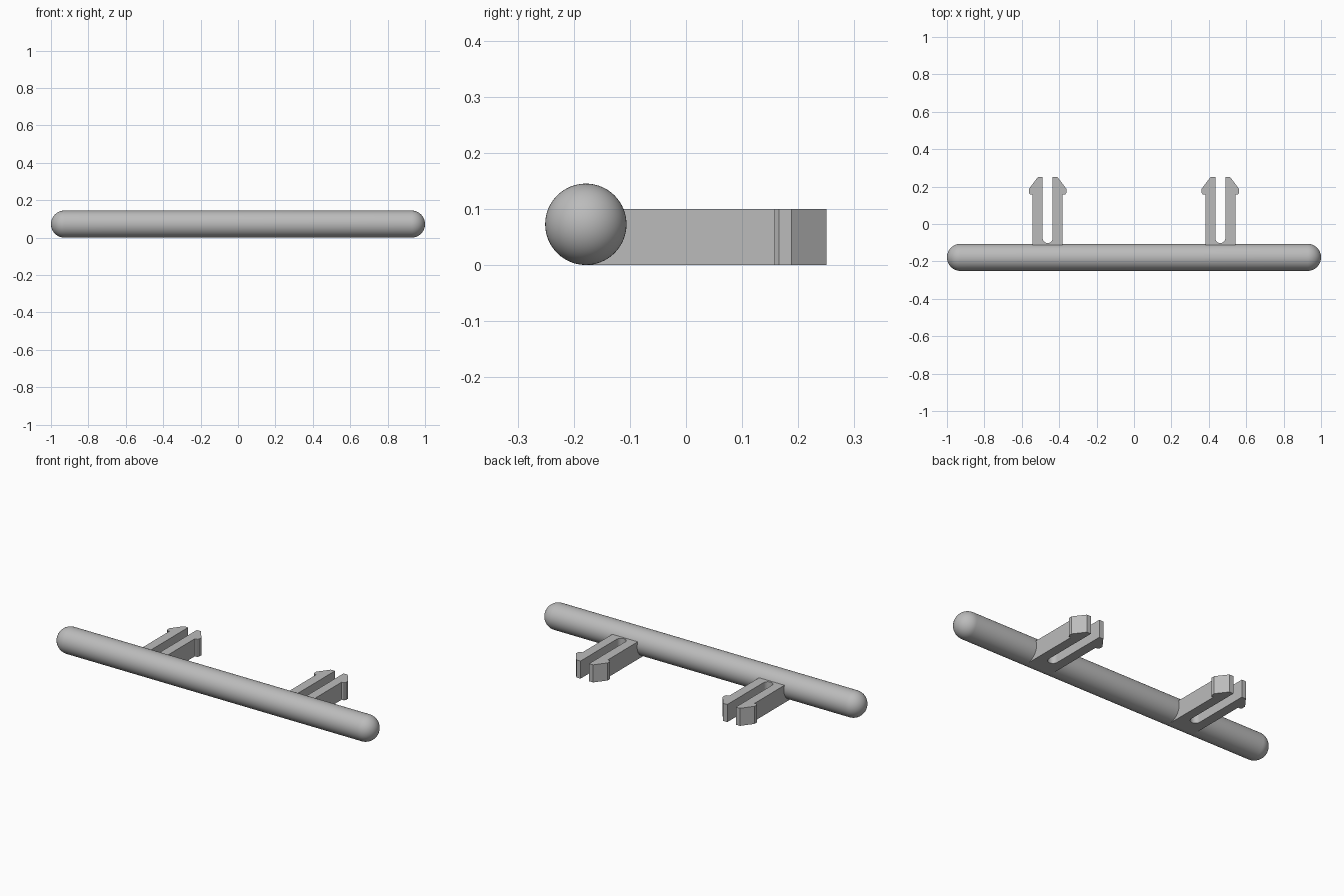
import bpy
import bmesh
from math import sin, cos, pi, radians
from mathutils import Vector

if "Cube" in bpy.data.objects:
    bpy.data.objects.remove(bpy.data.objects["Cube"], do_unlink=True)

RADIUS = 0.0725
BAR_Y = -0.1785
HALF_LENGTH = 1.0
CLIP_X = 0.4615
CLIP_HEIGHT = 0.1

grey = bpy.data.materials.new("light grey plastic")
grey.use_nodes = True
colour = (0.5, 0.5, 0.5, 1)
grey.diffuse_color = colour
grey.node_tree.nodes["Principled BSDF"].inputs["Base Color"].default_value = colour


def finish(bm, name, angle):
    bmesh.ops.recalc_face_normals(bm, faces=bm.faces)
    mesh = bpy.data.meshes.new(name)
    bm.to_mesh(mesh)
    bm.free()
    mesh.materials.append(grey)
    obj = bpy.data.objects.new(name, mesh)
    bpy.context.collection.objects.link(obj)
    bpy.ops.object.select_all(action="DESELECT")
    obj.select_set(True)
    bpy.context.view_layer.objects.active = obj
    bpy.ops.object.shade_smooth_by_angle(angle=radians(angle))
    return obj


# Round bar with hemispherical ends, turned about the x axis
def make_bar():
    bm = bmesh.new()
    steps = 14
    quarter = [(sin(pi / 2 * i / steps), cos(pi / 2 * i / steps)) for i in range(steps + 1)]
    straight = HALF_LENGTH - RADIUS
    right = [(-straight - RADIUS * c, RADIUS * s) for s, c in quarter]
    left = [(-x, r) for x, r in reversed(right)]
    verts = [bm.verts.new((x, 0, r)) for x, r in right + left]
    edges = [bm.edges.new(pair) for pair in zip(verts, verts[1:])]
    bmesh.ops.spin(bm, geom=verts + edges, cent=(0, 0, 0), axis=(1, 0, 0),
                   angle=2 * pi, steps=64, use_merge=True)
    bmesh.ops.remove_doubles(bm, verts=bm.verts, dist=1e-5)
    bar = finish(bm, "round_bar", 40)
    bar.location = (0, BAR_Y, RADIUS)


# Forked snap clip: two barbed prongs around a round-bottomed slot
def make_clip(name, x_centre):
    bm = bmesh.new()
    slot = 0.027
    slot_y = -0.075
    outer = [(0.08, BAR_Y), (0.08, 0.158), (0.093, 0.158), (0.1, 0.166),
             (0.1, 0.188), (0.053, 0.25), (slot, 0.25)]
    arc = [(slot * cos(a), slot_y - slot * sin(a))
           for a in (pi * i / 16 for i in range(17))]
    outline = outer + arc + [(-x, y) for x, y in reversed(outer)]
    face = bm.faces.new([bm.verts.new((x, y, 0)) for x, y in outline])
    top = bmesh.ops.extrude_face_region(bm, geom=[face])["geom"]
    bmesh.ops.translate(bm, vec=Vector((0, 0, CLIP_HEIGHT)),
                        verts=[v for v in top if isinstance(v, bmesh.types.BMVert)])
    clip = finish(bm, name, 25)
    clip.location.x = x_centre


make_bar()
make_clip("right_clip", -CLIP_X)
make_clip("left_clip", CLIP_X)
